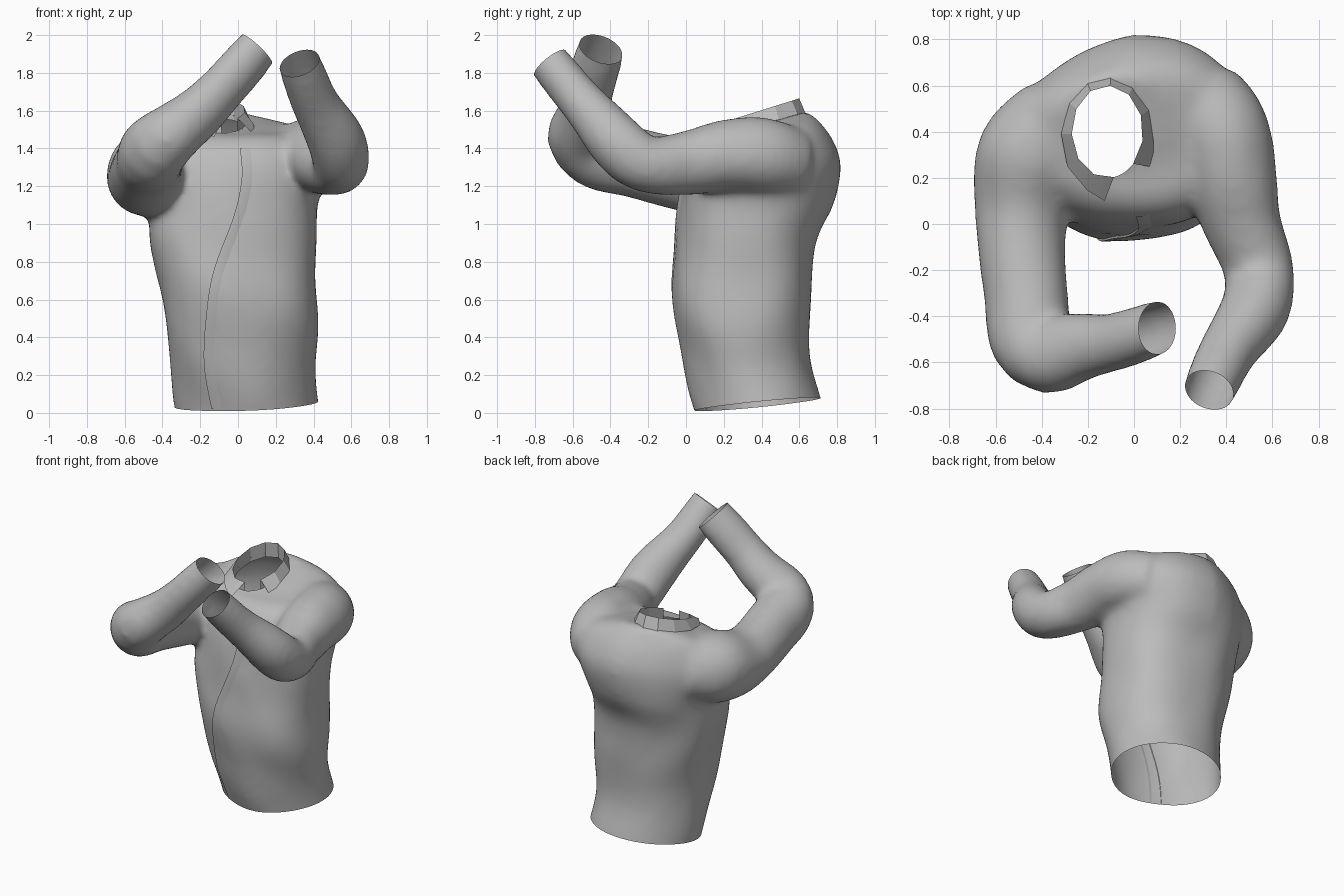
import bpy, bmesh, math
from mathutils import Vector, noise
from mathutils.bvhtree import BVHTree

cube = bpy.data.objects.get("Cube")
if cube:
    bpy.data.objects.remove(cube)

GREY = (0.5, 0.5, 0.5, 1)
cloth = bpy.data.materials.new("grey cloth")
cloth.use_nodes = True
cloth.diffuse_color = GREY
cloth.node_tree.nodes["Principled BSDF"].inputs["Base Color"].default_value = GREY


def spline(rows, steps=5):
    """Pass a smooth curve through rows of numbers."""
    out = []
    for i in range(len(rows) - 1):
        a, b, c, d = (rows[max(0, min(len(rows) - 1, i + k))] for k in (-1, 0, 1, 2))
        for s in range(steps):
            t = s / steps
            out.append([q + t * ((r - p) + t * ((2 * p - 5 * q + 4 * r - e)
                        + t * (3 * (q - r) + e - p))) / 2
                        for p, q, r, e in zip(a, b, c, d)])
    return out + [list(rows[-1])]


def loft(bm, rings, closed=True, caps=True):
    loops = [[bm.verts.new(p) for p in ring] for ring in rings]
    n = len(loops[0])
    for low, high in zip(loops, loops[1:]):
        for i in range(n if closed else n - 1):
            j = (i + 1) % n
            bm.faces.new((low[i], low[j], high[j], high[i]))
    if caps:
        bm.faces.new(loops[0][::-1])
        bm.faces.new(loops[-1])


def finish(name, bm, angle=40):
    mesh = bpy.data.meshes.new(name)
    bm.to_mesh(mesh)
    bm.free()
    mesh.materials.append(cloth)
    obj = bpy.data.objects.new(name, mesh)
    bpy.context.collection.objects.link(obj)
    bpy.ops.object.select_all(action="DESELECT")
    bpy.context.view_layer.objects.active = obj
    obj.select_set(True)
    bpy.ops.object.shade_smooth_by_angle(angle=math.radians(angle))
    return obj


def torso_ring(z, x0, x1, y0, y1, tilt, power, slim, sides=40):
    ring = []
    for i in range(sides):
        a = math.tau * i / sides
        c, s = (math.copysign(abs(f) ** power, f) for f in (math.cos(a), math.sin(a)))
        y = (y0 + y1) / 2 + s * (y1 - y0) / 2 + slim * min(c, 0) * max(s, 0)
        ring.append(((x0 + x1) / 2 + c * (x1 - x0) / 2, y, z + tilt * s))
    return ring


def sleeve_rings(path, sides=24):
    rows = spline(path)
    pts = [Vector(r[:3]) for r in rows]
    rings, normal = [], Vector((0, 0, 1))
    for i, (p, row) in enumerate(zip(pts, rows)):
        tangent = (pts[min(i + 1, len(pts) - 1)] - pts[max(i - 1, 0)]).normalized()
        normal = (normal - tangent * normal.dot(tangent)).normalized()
        side = tangent.cross(normal)
        rings.append([p + row[3] * (normal * math.cos(a) * row[4] + side * math.sin(a))
                      for a in (math.tau * k / sides for k in range(sides))])
    tip = tangent * 0.08
    rings.append([v + tip for v in rings[-1]])
    return rings, pts[-1], tangent


# Torso: height, x range, y range, tilt to the back, squareness, slimmer right back
torso = [(-.08, -.32, .45, .08, .75, .03, 1.05, 0), (.04, -.33, .44, .05, .72, .03, 1.05, 0),
         (.3, -.36, .41, -.03, .66, 0, .95, 0), (.6, -.41, .42, -.07, .66, 0, .85, 0),
         (.9, -.47, .41, -.06, .69, 0, .85, .02), (1.1, -.48, .43, -.04, .78, 0, .88, .07),
         (1.3, -.53, .5, 0, .815, 0, .88, .12), (1.42, -.5, .48, .05, .78, .01, .88, .12),
         (1.5, -.42, .38, .12, .71, .035, .88, .08), (1.54, -.28, .12, .2, .64, .06, .85, 0)]
# Sleeves: centre, radius and flatness from shoulder to cuff
right_path = [(-.3, .46, 1.3, .22, 1), (-.44, .3, 1.27, .24, 1), (-.485, .05, 1.26, .2, 1),
              (-.475, -.25, 1.32, .185, 1), (-.41, -.54, 1.42, .18, 1),
              (-.17, -.52, 1.63, .145, .9), (.1, -.45, 1.925, .12, .8)]
left_path = [(.28, .55, 1.32, .2, 1), (.37, .42, 1.35, .21, 1), (.42, .2, 1.36, .19, 1),
             (.47, 0, 1.33, .17, 1), (.54, -.2, 1.31, .155, 1), (.525, -.36, 1.42, .15, 1),
             (.41, -.55, 1.64, .13, 1), (.325, -.72, 1.85, .11, 1)]

# Blend the torso and sleeves into one skin
bm = bmesh.new()
loft(bm, [torso_ring(*r) for r in spline(torso)])
cuffs = []
for path in (right_path, left_path):
    rings, end, axis = sleeve_rings(path)
    loft(bm, rings)
    cuffs.append((end, axis))
bmesh.ops.recalc_face_normals(bm, faces=bm.faces)
shirt = finish("shirt_body", bm)
remesh = shirt.modifiers.new("blend", "REMESH")
remesh.mode = "VOXEL"
remesh.voxel_size = 0.022
relax = shirt.modifiers.new("relax", "SMOOTH")
relax.factor = 0.5
relax.iterations = 14
for mod in ("blend", "relax"):
    bpy.ops.object.modifier_apply(modifier=mod)

bm = bmesh.new()
bm.from_mesh(shirt.data)
# Soft diagonal folds in the cloth
bm.normal_update()
shifts = [(v, v.normal * 0.018 * noise.noise(Vector(
    (v.co.x * 3 + v.co.z * 2, v.co.y * 3, v.co.z * 2 - v.co.x)))) for v in bm.verts]
for v, shift in shifts:
    v.co += shift


# Open the hem and cuffs with clean cuts
def open_end(point, axis, reach):
    faces = [f for f in bm.faces if (f.calc_center_median() - point).length < reach]
    geom = set(faces) | {e for f in faces for e in f.edges} | {v for f in faces for v in f.verts}
    bmesh.ops.bisect_plane(bm, geom=list(geom), plane_co=point, plane_no=axis,
                           clear_outer=True)


for end, axis in cuffs:
    open_end(end, axis, 0.19)
open_end(Vector((.05, .38, .045)), Vector((.04, .1, -1)), 0.7)

# Neck hole, its rim drawn onto a clean ellipse
NECK = Vector((-.115, .4, 0))
RX, RY = .155, .2


def neck_ratio(p):
    return math.hypot((p.x - NECK.x) / RX, (p.y - NECK.y) / RY)


hole = [f for f in bm.faces if f.calc_center_median().z > 1.35
        and neck_ratio(f.calc_center_median()) < 1]
bmesh.ops.delete(bm, geom=hole, context="FACES")
for v in bm.verts:
    if v.is_boundary and v.co.z > 1.35 and neck_ratio(v.co) < 1.3:
        ratio = neck_ratio(v.co)
        v.co.x = NECK.x + (v.co.x - NECK.x) / ratio
        v.co.y = NECK.y + (v.co.y - NECK.y) / ratio
tree = BVHTree.FromBMesh(bm)
bm.to_mesh(shirt.data)
bm.free()
bpy.ops.object.shade_smooth_by_angle(angle=math.radians(60))

# Button placket: a thin overlapping strip following the chest
bm = bmesh.new()
line = [(-.14, .02), (-.18, .25), (-.17, .5), (-.13, .75), (-.02, 1.05), (.02, 1.25), (.01, 1.4)]
rows = []
for x, z in spline(line):
    row = []
    for offset, lift in ((0, -.004), (0, .009), (.035, .006), (.07, -.004)):
        hit = tree.ray_cast(Vector((x + offset, -.25, z)), Vector((0, 1, 0)), .55)[0]
        if hit:
            row.append(hit - Vector((0, lift, 0)))
    if len(row) == 4:
        rows.append(row)
loft(bm, rows, closed=False, caps=False)
finish("front_placket", bm)

# Collar: a stand and a folded leaf around the neck, open at the front
bm = bmesh.new()
stand, fold, leaf = [], [], []


def around(degrees, scale, z):
    a = math.radians(degrees)
    return NECK + Vector((RX * scale * math.cos(a), RY * scale * math.sin(a), z))


STATIONS = 10
for i in range(STATIONS + 1):
    u = 2 * i / STATIONS - 1
    angle = 118 + u * 162
    rise = (1 + math.sin(math.radians(angle))) / 2
    tip = abs(u) == 1
    stand.append(around(angle, 1.02, 1.44 + .12 * rise))
    fold.append(around(angle, 1, 1.54 + .125 * rise))
    leaf.append(around(118 + u * (149 if tip else 160), 1.5 if tip else 1.4 - .22 * rise,
                       (1.46 if tip else 1.49) + .09 * rise))
loft(bm, [stand, fold, leaf], closed=False, caps=False)
finish("collar", bm, 25)
